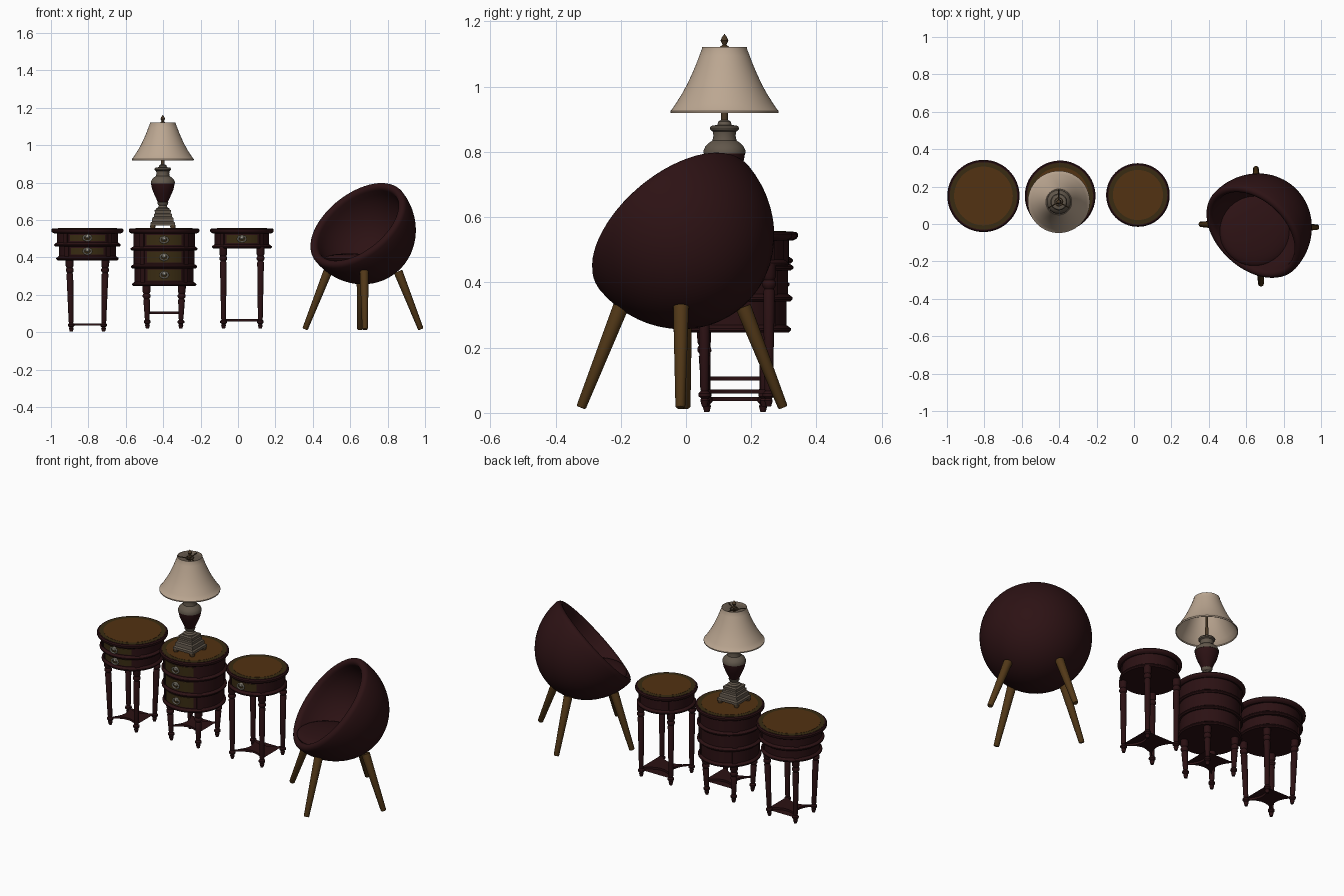
import bpy, bmesh, math
from mathutils import Matrix, Vector

if "Cube" in bpy.data.objects:
    bpy.data.objects.remove(bpy.data.objects["Cube"])

def material(name, r, g, b):
    m = bpy.data.materials.new(name)
    m.diffuse_color = (r, g, b, 1)
    m.use_nodes = True
    m.node_tree.nodes["Principled BSDF"].inputs["Base Color"].default_value = m.diffuse_color
    return m

MAHOG = material("dark mahogany", .024, .0055, .0065)
LEATHER = material("maroon leather", .026, .006, .007)
TOPWOOD = material("tabletop walnut", .085, .032, .006)
INLAY = material("olive inlay", .040, .024, .006)
SILVER = material("silver pull", .40, .37, .30)
CREAM = material("cream shade", .50, .385, .285)
PEWTER = material("pewter", .12, .095, .07)
BRONZE = material("dark bronze", .07, .042, .02)
OAK = material("chair leg oak", .085, .040, .009)

def finish(name, bm, mat, matrix=Matrix(), angle=35):
    bmesh.ops.remove_doubles(bm, verts=bm.verts, dist=1e-5)
    bmesh.ops.recalc_face_normals(bm, faces=bm.faces)
    me = bpy.data.meshes.new(name)
    bm.transform(matrix)
    bm.to_mesh(me)
    bm.free()
    me.materials.append(mat)
    ob = bpy.data.objects.new(name, me)
    bpy.context.collection.objects.link(ob)
    bpy.ops.object.select_all(action='DESELECT')
    ob.select_set(True)
    bpy.context.view_layer.objects.active = ob
    bpy.ops.object.shade_smooth_by_angle(angle=math.radians(angle))
    return ob

def lathe(name, prof, mat, matrix=Matrix(), segs=48, closed=False, turn=0):
    """Revolve (radius, height) points about local z."""
    bm = bmesh.new()
    rings = [[bm.verts.new((r * math.cos(turn + 2 * math.pi * i / segs),
                            r * math.sin(turn + 2 * math.pi * i / segs), z)) for i in range(segs)]
             for r, z in prof]
    for a, b in zip(rings, rings[1:] + rings[:1] if closed else rings[1:]):
        for i in range(segs):
            j = (i + 1) % segs
            bm.faces.new((a[i], a[j], b[j], b[i]))
    return finish(name, bm, mat, matrix)

def rod(name, p, q, r1, r2, mat, segs=20):
    p, q = Vector(p), Vector(q)
    d = q - p
    mtx = Matrix.Translation(p) @ d.to_track_quat('Z', 'Y').to_matrix().to_4x4()
    return lathe(name, [(0, 0), (r1 * .8, 0), (r1, .004), (r2, d.length), (0, d.length)], mat, mtx, segs)

def arc_panel(name, c, r0, r1, mid, half, z0, z1, mat, n=14):
    """Curved block following a round table wall."""
    bm = bmesh.new()
    rows = []
    for i in range(n + 1):
        a = mid + half * (2 * i / n - 1)
        rows.append([bm.verts.new((c[0] + r * math.cos(a), c[1] + r * math.sin(a), z))
                     for r, z in ((r0, z0), (r1, z0), (r1, z1), (r0, z1))])
    for a, b in zip(rows, rows[1:]):
        for k in range(4):
            bm.faces.new((a[k], a[(k + 1) % 4], b[(k + 1) % 4], b[k]))
    bm.faces.new(rows[0])
    bm.faces.new(rows[-1])
    return finish(name, bm, mat)

def pull(name, c, r, z):
    """Rosette and oval ring of a drawer pull."""
    base = Matrix.Translation((c[0], c[1] - r, z)) @ Matrix.Rotation(math.pi / 2, 4, 'X')
    lathe(name + "_rosette", [(0, 0), (.012, 0), (.012, .007), (.007, .013), (0, .014)],
          SILVER, base @ Matrix.Translation((0, .008, 0)), 16)
    ring = [(.019 + .0045 * math.cos(k * math.pi / 4), .009 + .0045 * math.sin(k * math.pi / 4))
            for k in range(8)]
    lathe(name + "_ring", ring, SILVER, base @ Matrix.Diagonal((1.1, .85, 1, 1)), 24, True)

def table(name, c, R, tiers, zb, shelf_z, foot, top):
    """Round side table; tiers go from bottom to top as (z0, z1, radius)."""
    T = Matrix.Translation((c[0], c[1], 0))
    zt = tiers[0][0]
    prof = [(0, zt)]
    for z0, z1, r in tiers:
        prof += [(r + .007, z0), (r + .014, z0 + .006), (r + .014, z0 + .012),
                 (r + .006, z0 + .018), (r, z0 + .022), (r, z1)]
    prof += [(R - .016, .528), (R - .004, .534), (R, .540), (R, .549), (R - .006, .555), (0, .555)]
    lathe(name + "_body", prof, MAHOG, T, 64)
    # inlaid top
    lathe(name + "_top_ring", [(R - .04, .554), (R - .013, .554), (R - .013, .556), (R - .04, .556)],
          INLAY, T, 64, True)
    lathe(name + "_top_disc", [(0, .554), (R - .036, .554), (R - .036, .557), (0, .557)], TOPWOOD, T, 64)
    # drawers, pulls and corner posts on every tier
    for k, (z0, z1, r) in enumerate(tiers):
        lo, hi = z0 + .024, min(z1, .53) - .003
        tag = f"{name}_drawer_{k + 1}"
        arc_panel(tag + "_frame", c, r - .01, r + .003, -math.pi / 2, .66, lo, hi, MAHOG)
        arc_panel(tag + "_plate", c, r - .01, r + .006, -math.pi / 2, .58, lo + .006, hi - .006, INLAY)
        pull(tag + "_pull", c, r + .005, (lo + hi) / 2)
        for q in range(4):
            arc_panel(f"{name}_post_{k + 1}_{q + 1}", c, r - .01, r + .006,
                      math.pi / 4 + q * math.pi / 2, .09, lo - .004, hi + .002, MAHOG, 3)
    # turned legs, splayed by shearing
    h = zt - zb
    leg = [(0, 0), (.008, 0), (.013, .018), (.010, .024), (.018, .031), (.018, .040), (.011, .047),
           (.013, .055), (.018, h - .075), (.014, h - .068), (.021, h - .058), (.021, h - .048),
           (.016, h - .040), (.021, h - .03), (.021, h + .01), (0, h + .01)]
    for q, (sx, sy) in enumerate(((1, 1), (-1, 1), (-1, -1), (1, -1))):
        M = Matrix.Translation((c[0] + sx * foot, c[1] + sy * foot, zb))
        M[0][2], M[1][2] = sx * (top - foot) / h, sy * (top - foot) / h
        lathe(f"{name}_leg_{q + 1}", leg, MAHOG, M, 16)
    # shelf with four concave sides
    bm = bmesh.new()
    d, m, pts = foot + .010, .045, []
    for q in range(4):
        rot = Matrix.Rotation(q * math.pi / 2, 3, 'Z')
        for i in range(11):
            s = -.93 + 1.86 * i / 10
            pts.append(rot @ Vector((s * d, -(m + (d - m) * s * s), shelf_z - .006)))
    f = bm.faces.new([bm.verts.new(p) for p in pts])
    ext = bmesh.ops.extrude_face_region(bm, geom=[f])
    bmesh.ops.translate(bm, vec=(0, 0, .012), verts=[v for v in ext['geom'] if isinstance(v, bmesh.types.BMVert)])
    finish(name + "_shelf", bm, MAHOG, T)

table("left_table", (-.805, .15), .193, [(.385, .46, .153), (.458, .53, .164)], .003, .042, .086, .096)
table("middle_table", (-.395, .15), .189,
      [(.247, .345, .158), (.342, .44, .163), (.437, .53, .165)], .02, .105, .089, .095)
table("right_table", (.021, .155), .170, [(.448, .53, .146)], .02, .065, .098, .1)

# lamp
L = Matrix.Translation((-.402, .118, 0))
SQ = math.sqrt(2)
def square(name, steps, mat):
    lathe(name, [(r * SQ, z) for r, z in steps], mat, L, 4, turn=math.pi / 4)

square("lamp_plinth", [(0, .572), (.066, .572), (.066, .585), (.058, .592), (.056, .612), (.048, .618),
                       (.048, .632), (.042, .636), (.044, .652), (.036, .658), (0, .658)], PEWTER)
for sx in (-1, 1):
    for sy in (-1, 1):
        lathe("lamp_foot", [(0, .556), (.012, .556), (.015, .565), (.012, .576), (0, .576)], BRONZE,
              L @ Matrix.Translation((sx * .054, sy * .054, 0)), 12)
lathe("lamp_pedestal", [(0, .655), (.036, .655), (.036, .662), (.025, .668), (.021, .678), (.028, .686),
                        (.030, .694), (.024, .698), (0, .698)], PEWTER, L, 32)
lathe("lamp_vase", [(0, .694), (.026, .694), (.034, .712), (.047, .74), (.057, .765), (.062, .788),
                    (.0625, .80), (0, .80)], MAHOG, L, 40)
lathe("lamp_collar", [(0, .795), (.064, .795), (.064, .805), (.058, .818), (.046, .829), (.037, .835),
                      (.034, .85), (.036, .862), (.043, .867), (.045, .874), (.040, .88), (.022, .883),
                      (.019, .893), (.011, .898), (0, .898)], PEWTER, L, 40)
lathe("lamp_stem", [(0, .89), (.010, .89), (.010, .94), (.006, .95), (.006, 1.125), (0, 1.125)], BRONZE, L, 16)
lathe("lamp_finial", [(0, 1.12), (.014, 1.122), (.006, 1.128), (.008, 1.133), (.012, 1.141),
                      (.008, 1.151), (0, 1.162)], BRONZE, L, 16)
outer = [(.165, .919), (.166, .926), (.162, .929), (.148, .95), (.131, .977), (.115, 1.006),
         (.101, 1.036), (.088, 1.066), (.077, 1.095), (.069, 1.116), (.069, 1.122)]
lathe("lamp_shade", outer + [(r - .003, z) for r, z in reversed(outer)], CREAM, L, 56, True)
for k in range(3):
    a = math.radians(90 + 120 * k)
    rod("lamp_shade_arm", (-.402, .118, 1.108), (-.402 + .066 * math.cos(a), .118 + .066 * math.sin(a), 1.116),
        .003, .003, BRONZE, 8)
lathe("lamp_shade_hub", [(.018, 1.108), (.024, 1.108), (.024, 1.112), (.018, 1.112)], BRONZE, L, 20, True)

# egg chair: shell of revolution about the tilted opening direction
ang = math.radians(227)
F, Z = Vector((math.cos(ang), math.sin(ang), 0)), Vector((0, 0, 1))
t = (-.655 * F + .756 * Z).normalized()
n = (.756 * F + .655 * Z).normalized()
l = t.cross(n)
ctr = Vector((.67, -.01, .575)) + .045 * F - .012 * n
C = Matrix.Translation(ctr) @ Matrix((l, t, n)).transposed().to_4x4()
shell = [(.297 * math.sin(a), -.328 * math.cos(a)) for a in (math.pi / 2 * i / 16 for i in range(17))]
shell += [(.275 + .022 * math.cos(a), .024 * math.sin(a)) for a in (math.pi * i / 8 for i in range(1, 8))]
shell += [(.253 * math.cos(a), -.27 * math.sin(a)) for a in (math.pi / 2 * i / 14 for i in range(15))]
lathe("chair_shell", shell, LEATHER, C, 64)

# seat cushion
cush = [(.195 * math.cos(a), .042 * math.sin(a)) for a in (math.pi * (i / 16 - .5) for i in range(17))]
cc = Vector((.67, -.01, .375)) + .03 * F
lathe("chair_cushion", cush, LEATHER,
      Matrix.Translation(cc) @ Matrix.Rotation(math.radians(6), 4, F.cross(Z)), 48)

# splayed chair legs
for k, deg in enumerate((-1, 93, 178, 272)):
    a = math.radians(deg)
    d = Vector((math.cos(a), math.sin(a), 0))
    o = Vector((.668, -.012, 0))
    rod(f"chair_leg_{k + 1}", o + d * .310 + Z * .016, o + d * .188 + Z * .325, .015, .024, OAK)
